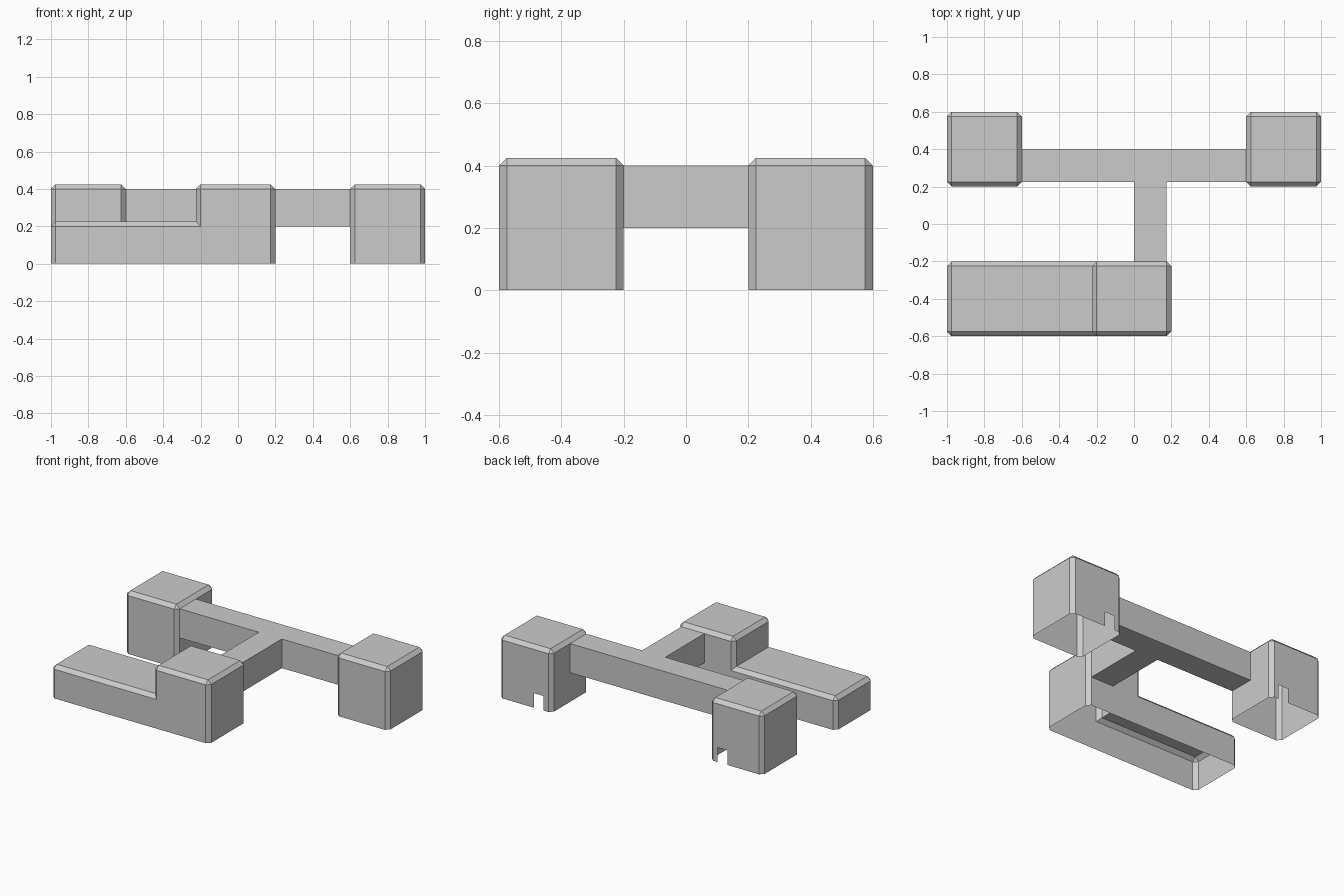
import bpy, bmesh
from mathutils import Vector

if "Cube" in bpy.data.objects:
    bpy.data.objects.remove(bpy.data.objects["Cube"])

CH = 0.025  # chamfer width


def prism(name_pts, direction):
    """bmesh of a closed outline extruded along a direction."""
    bm = bmesh.new()
    face = bm.faces.new([bm.verts.new(p) for p in name_pts])
    ext = bmesh.ops.extrude_face_region(bm, geom=[face])
    bmesh.ops.translate(bm, vec=direction,
                        verts=[v for v in ext["geom"] if isinstance(v, bmesh.types.BMVert)])
    bmesh.ops.recalc_face_normals(bm, faces=bm.faces[:])
    bm.normal_update()
    return bm


def finish(bm, name):
    mesh = bpy.data.meshes.new(name)
    bm.to_mesh(mesh)
    bm.free()
    obj = bpy.data.objects.new(name, mesh)
    bpy.context.collection.objects.link(obj)
    return obj


def block(profile, y0, y1):
    """Chamfered hollow building from an x-z profile, open underneath."""
    bm = prism([(x, y0, z) for x, z in profile], Vector((0, y1 - y0, 0)))
    edges = [e for e in bm.edges
             if max(v.co.z for v in e.verts) > 0.01 and e.is_convex]
    bmesh.ops.bevel(bm, geom=edges, offset=CH, offset_type='OFFSET',
                    segments=1, profile=0.5, affect='EDGES')
    bm.normal_update()
    floor = [f for f in bm.faces if max(v.co.z for v in f.verts) < 1e-4]
    bmesh.ops.delete(bm, geom=floor, context='FACES')
    return bm


def cut_door(bm, x0, x1, h):
    """Open a doorway in the back wall."""
    for co, no in (((x0, 0, 0), (1, 0, 0)), ((x1, 0, 0), (1, 0, 0)), ((0, 0, h), (0, 0, 1))):
        bm.normal_update()
        wall = [f for f in bm.faces if f.normal.y > 0.99]
        if no[2]:  # only split the strip that holds the door
            wall = [f for f in wall if x0 < f.calc_center_median().x < x1]
        geom = set(wall)
        for f in wall:
            geom.update(f.edges)
            geom.update(f.verts)
        bmesh.ops.bisect_plane(bm, geom=list(geom), plane_co=co, plane_no=no)
    bm.normal_update()
    hole = [f for f in bm.faces if f.normal.y > 0.99
            and x0 < f.calc_center_median().x < x1 and f.calc_center_median().z < h]
    bmesh.ops.delete(bm, geom=hole, context='FACES')


# Two square towers at the back, each with a small door
top = 0.425
for name, x0, x1, d0, d1 in (("left_tower", -1, -0.6, -0.735, -0.66),
                             ("right_tower", 0.6, 1, 0.66, 0.735)):
    bm = block([(x0, 0), (x1, 0), (x1, top), (x0, top)], 0.2, 0.6)
    cut_door(bm, d0, d1, 0.1)
    finish(bm, name)

# Stepped front building: low wing and tall end
finish(block([(-1, 0), (0.2, 0), (0.2, top), (-0.225, top), (-0.225, 0.225), (-1, 0.225)],
             -0.6, -0.2), "stepped_building")

# Raised T-shaped walkway joining the three buildings
outline = [(-0.6, 0.225), (0, 0.225), (0, -0.2), (0.175, -0.2), (0.175, 0.225),
           (0.6, 0.225), (0.6, 0.4), (-0.6, 0.4)]
bm = prism([(x, y, 0.2) for x, y in outline], Vector((0, 0, 0.2)))
caps = [f for f in bm.faces if abs(f.normal.x) > 0.99 and abs(f.calc_center_median().x) > 0.59
        or f.normal.y < -0.99 and f.calc_center_median().y < -0.19]
bmesh.ops.delete(bm, geom=caps, context='FACES')
finish(bm, "walkway")
